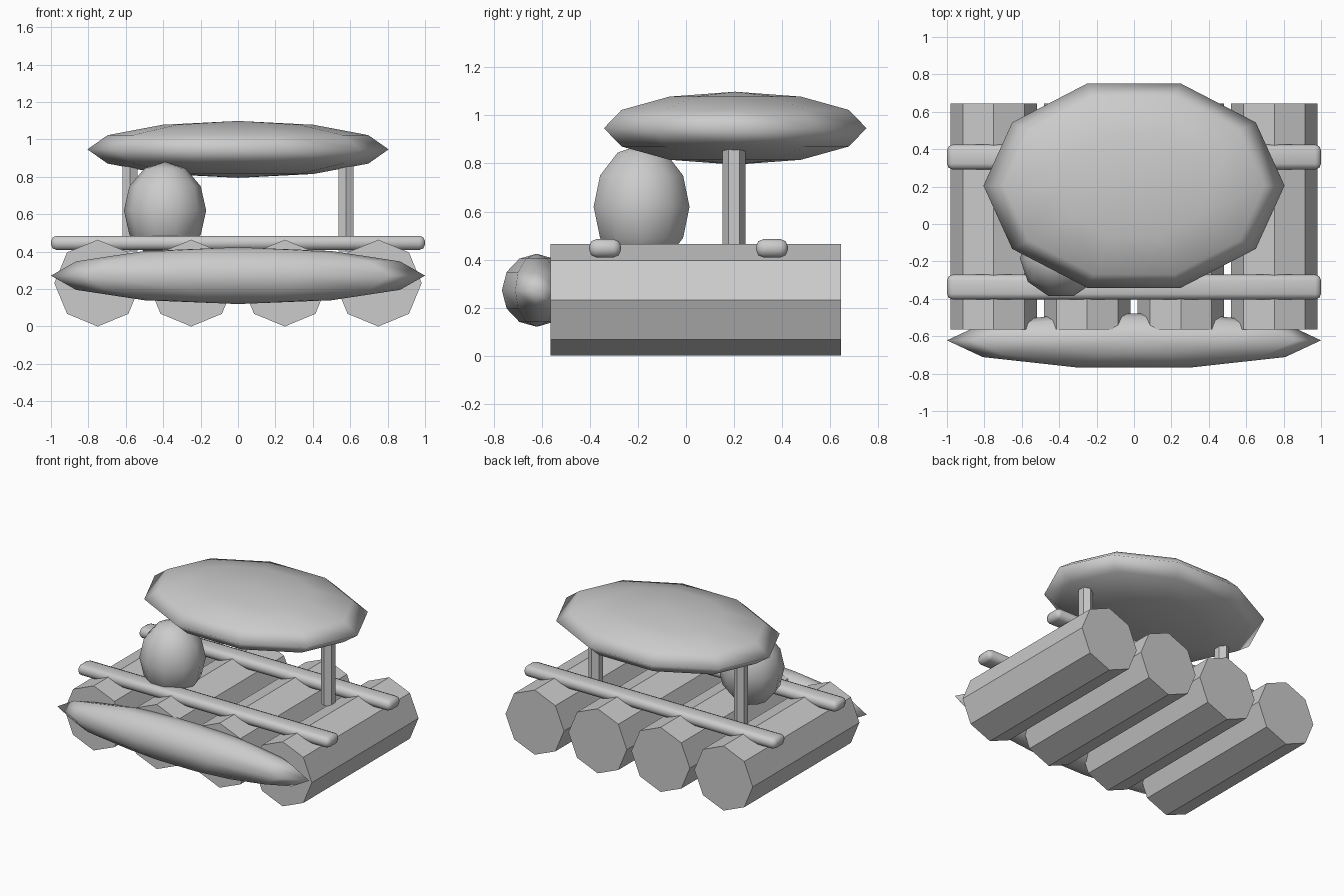
import bpy
import math

if "Cube" in bpy.data.objects:
    bpy.data.objects.remove(bpy.data.objects["Cube"])

grey = bpy.data.materials.new("plain grey")
grey.diffuse_color = (0.6, 0.6, 0.6, 1)
grey.use_nodes = True
grey.node_tree.nodes["Principled BSDF"].inputs["Base Color"].default_value = grey.diffuse_color


def finish(name, smooth=False):
    ob = bpy.context.object
    ob.name = name
    ob.data.materials.append(grey)
    for p in ob.data.polygons:
        p.use_smooth = smooth
    return ob


def prism(name, sides, radius, depth, loc, rot):
    bpy.ops.mesh.primitive_cylinder_add(vertices=sides, radius=radius, depth=depth,
                                        location=loc, rotation=rot)
    return finish(name)


def ellipsoid(name, loc, radii):
    bpy.ops.mesh.primitive_uv_sphere_add(segments=10, ring_count=6, radius=1,
                                         location=loc, rotation=(0, 0, math.pi / 2))
    # turned a quarter so that corners point along y
    bpy.ops.object.transform_apply(location=False, rotation=True, scale=False)
    bpy.context.object.scale = radii
    bpy.ops.object.transform_apply(location=False, rotation=False, scale=True)
    return finish(name, True)


# Raft logs, corner up
for i, x in enumerate((-0.75, -0.25, 0.25, 0.75)):
    prism(f"log_{i + 1}", 8, 0.232, 1.21, (x, 0.04, 0.232), (math.pi / 2, 0, 0))

# Rounded cross beams
for name, y in (("front_beam", -0.337), ("back_beam", 0.358)):
    bpy.ops.mesh.primitive_cube_add(size=1, location=(0, y, 0.447))
    bpy.context.object.scale = (2, 0.132, 0.076)
    bpy.ops.object.transform_apply(location=False, rotation=False, scale=True)
    ob = finish(name)
    bev = ob.modifiers.new("round", 'BEVEL')
    bev.width = 0.03
    bev.segments = 2
    bpy.ops.object.modifier_apply(modifier="round")
    bpy.ops.object.shade_smooth_by_angle(angle=math.radians(50))

# Canopy posts
for name, x in (("left_post", -0.577), ("right_post", 0.577)):
    prism(name, 6, 0.047, 0.46, (x, 0.2, 0.63), (0, 0, 0))

# Canopy, front float and round cargo
ellipsoid("canopy", (0, 0.205, 0.947), (0.805, 0.575, 0.152))
ellipsoid("front_float", (0, -0.622, 0.272), (1.0, 0.152, 0.152))
ellipsoid("cargo", (-0.39, -0.185, 0.62), (0.22, 0.21, 0.26))
